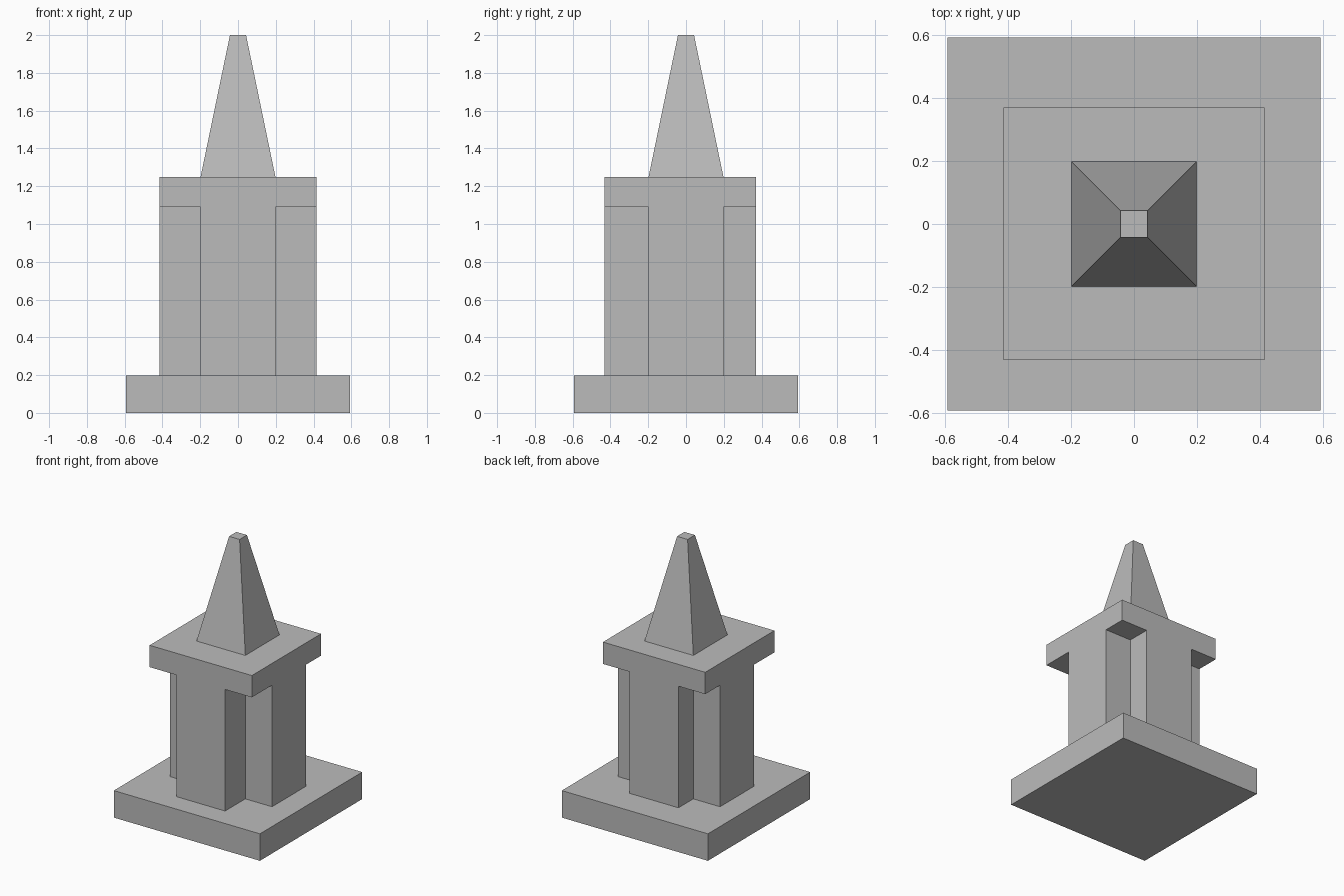
import bpy
import bmesh

default_cube = bpy.data.objects.get("Cube")
if default_cube:
    bpy.data.objects.remove(default_cube, do_unlink=True)

stone = bpy.data.materials.new("grey stone")
stone.use_nodes = True
stone.diffuse_color = (0.5, 0.5, 0.5, 1)
stone.node_tree.nodes["Principled BSDF"].inputs["Base Color"].default_value = (0.5, 0.5, 0.5, 1)


def extrude_outline(name, outline, z0, z1, top_scale=1.0):
    """Solid from a flat outline, optionally tapered towards the top."""
    bm = bmesh.new()
    base = bm.faces.new([bm.verts.new((x, y, z0)) for x, y in outline])
    result = bmesh.ops.extrude_face_region(bm, geom=[base], use_keep_orig=True)
    for v in (g for g in result["geom"] if isinstance(g, bmesh.types.BMVert)):
        v.co = (v.co.x * top_scale, v.co.y * top_scale, z1)
    bmesh.ops.recalc_face_normals(bm, faces=bm.faces)
    mesh = bpy.data.meshes.new(name)
    bm.to_mesh(mesh)
    bm.free()
    mesh.materials.append(stone)
    obj = bpy.data.objects.new(name, mesh)
    bpy.context.collection.objects.link(obj)
    return obj


def rectangle(x, front, back):
    return [(-x, front), (x, front), (x, back), (-x, back)]


BASE = 0.593              # half width of the plinth
ARM = 0.198               # half width of each shaft arm and of the spire foot
SIDE = 0.415              # reach of the side arms
FRONT, BACK = -0.432, 0.37

# Square plinth
extrude_outline("plinth", rectangle(BASE, -BASE, BASE), 0, 0.198)

# Cross-shaped shaft with notched corners
cross = [(-ARM, FRONT), (ARM, FRONT), (ARM, -ARM), (SIDE, -ARM),
         (SIDE, ARM), (ARM, ARM), (ARM, BACK), (-ARM, BACK),
         (-ARM, ARM), (-SIDE, ARM), (-SIDE, -ARM), (-ARM, -ARM)]
extrude_outline("shaft", cross, 0.198, 1.09)

# Flat slab over the shaft
extrude_outline("cap_slab", rectangle(SIDE, FRONT, BACK), 1.09, 1.25)

# Tapered spire with a blunt tip
extrude_outline("spire", rectangle(ARM, -ARM, ARM), 1.25, 2.0, top_scale=0.215)
